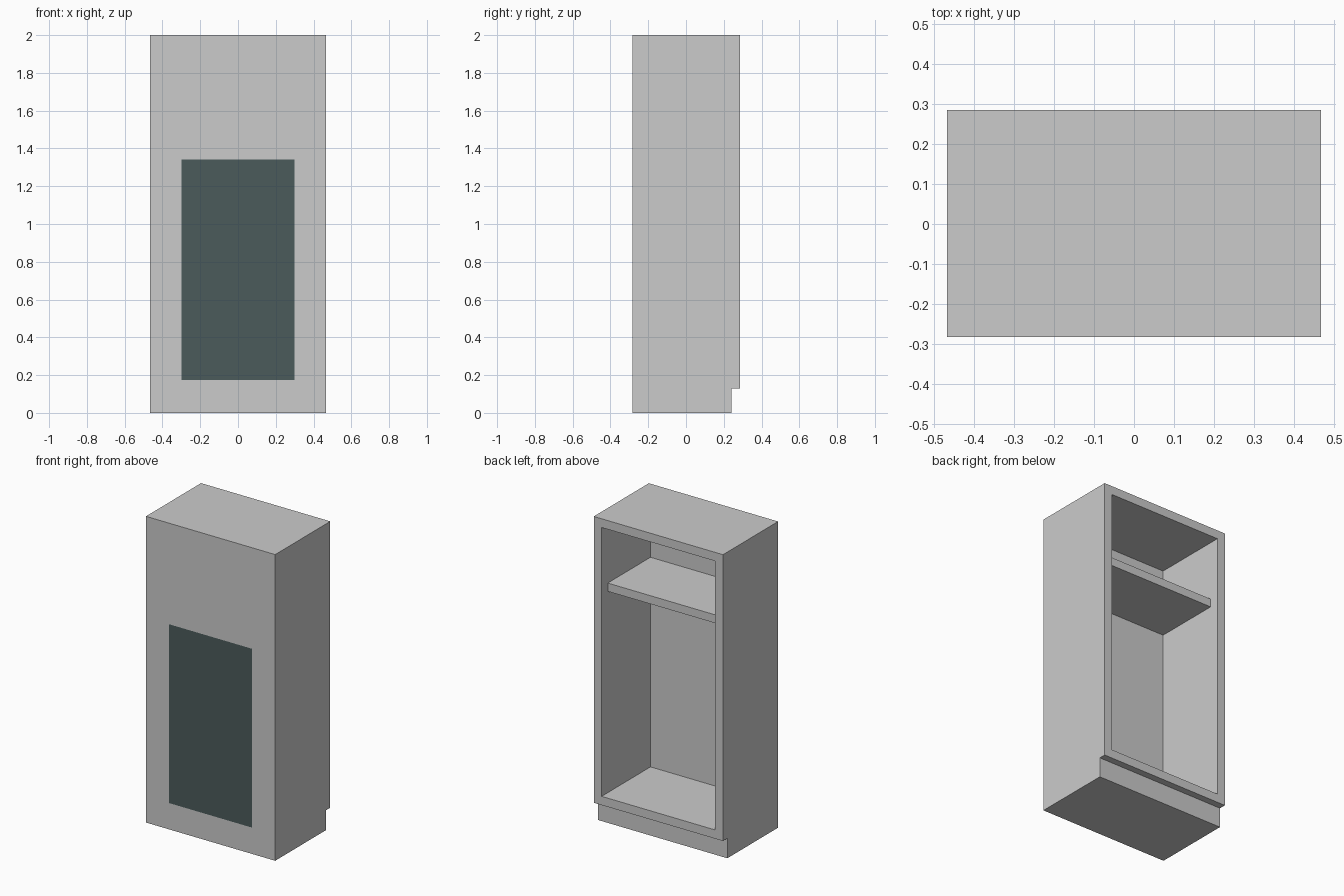
import bpy, bmesh
from mathutils import Vector, Matrix

if "Cube" in bpy.data.objects:
    bpy.data.objects.remove(bpy.data.objects["Cube"])

W = 0.467            # half width
FRONT, OPEN = -0.283, 0.285
WALL = 0.057         # board thickness
BACK_IN = -0.219     # inner face of the closed side


def finish(name, bm, color=None):
    bmesh.ops.recalc_face_normals(bm, faces=bm.faces[:])
    me = bpy.data.meshes.new(name)
    bm.to_mesh(me)
    bm.free()
    ob = bpy.data.objects.new(name, me)
    bpy.context.collection.objects.link(ob)
    if color:
        mat = bpy.data.materials.new(name)
        mat.diffuse_color = color
        mat.use_nodes = True
        mat.node_tree.nodes["Principled BSDF"].inputs["Base Color"].default_value = mat.diffuse_color
        me.materials.append(mat)
    return ob


# Carcass: side profile with toe recess, extruded across the width
bm = bmesh.new()
profile = [(FRONT, 0), (0.24, 0), (0.24, 0.13), (OPEN, 0.13), (OPEN, 2), (FRONT, 2)]
side = bm.faces.new([bm.verts.new((-W, y, z)) for y, z in profile])
ext = bmesh.ops.extrude_face_region(bm, geom=[side])
bmesh.ops.translate(bm, vec=(2 * W, 0, 0),
                    verts=[g for g in ext["geom"] if isinstance(g, bmesh.types.BMVert)])
bmesh.ops.recalc_face_normals(bm, faces=bm.faces[:])

# Hollow compartment: inset the open side and push it inwards
mouth = max(bm.faces, key=lambda f: f.calc_center_median().y)
bmesh.ops.inset_region(bm, faces=[mouth], thickness=WALL, use_even_offset=True)
pushed = bmesh.ops.extrude_discrete_faces(bm, faces=[mouth])["faces"][0]
bmesh.ops.translate(bm, vec=(0, BACK_IN - OPEN, 0), verts=pushed.verts[:])
finish("cabinet_carcass", bm)

# Shelf, set back from the opening
lo = Vector((-W + WALL, BACK_IN, 1.502))
hi = Vector((W - WALL, 0.222, 1.556))
bm = bmesh.new()
bmesh.ops.create_cube(bm, size=1, matrix=Matrix.Translation((lo + hi) / 2)
                      @ Matrix.Diagonal((*(hi - lo), 1)))
finish("shelf", bm)

# Dark flat panel on the closed front
bm = bmesh.new()
corners = [(-0.3, 0.173), (0.3, 0.173), (0.3, 1.341), (-0.3, 1.341)]
bm.faces.new([bm.verts.new((x, -0.285, z)) for x, z in corners])
panel = finish("dark_panel", bm, (0.07, 0.105, 0.105, 1))
# keep the panel facing outwards
if panel.data.polygons[0].normal.y > 0:
    panel.data.flip_normals()
